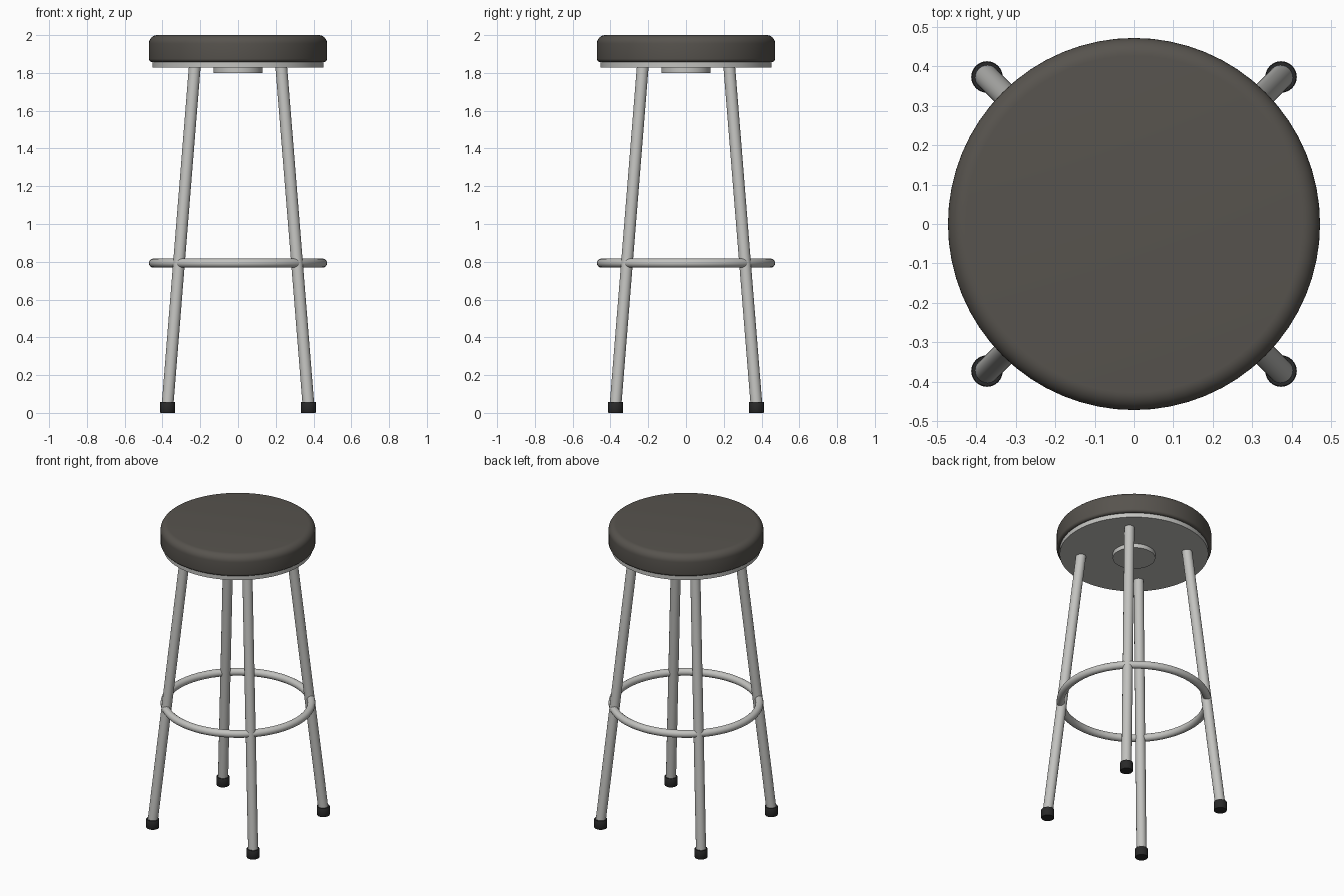
import bpy, bmesh, math
from mathutils import Vector

if "Cube" in bpy.data.objects:
    bpy.data.objects.remove(bpy.data.objects["Cube"])


def material(name, rgb):
    m = bpy.data.materials.new(name)
    m.diffuse_color = (*rgb, 1)
    m.use_nodes = True
    m.node_tree.nodes["Principled BSDF"].inputs["Base Color"].default_value = m.diffuse_color
    return m


VINYL = material("dark_vinyl", (0.095, 0.087, 0.076))
METAL = material("grey_metal", (0.54, 0.54, 0.52))
RUBBER = material("black_rubber", (0.022, 0.022, 0.022))


def finish(obj, name, mat):
    obj.name = name
    obj.data.materials.append(mat)
    bpy.ops.object.select_all(action='DESELECT')
    obj.select_set(True)
    bpy.context.view_layer.objects.active = obj
    bpy.ops.object.shade_smooth_by_angle(angle=math.radians(35))


def lathe(name, profile, mat, loc=(0, 0, 0), sides=64):
    """Solid of revolution from (radius, z) points, bottom to top, with flat caps."""
    bm = bmesh.new()
    rings = []
    for r, z in profile:
        angles = [2 * math.pi * i / sides for i in range(sides)]
        rings.append([bm.verts.new((r * math.cos(a), r * math.sin(a), z)) for a in angles])
    for lo, hi in zip(rings, rings[1:]):
        for i in range(sides):
            j = (i + 1) % sides
            bm.faces.new((lo[i], lo[j], hi[j], hi[i]))
    bm.faces.new(rings[0][::-1])
    bm.faces.new(rings[-1])
    mesh = bpy.data.meshes.new(name)
    bm.to_mesh(mesh)
    bm.free()
    obj = bpy.data.objects.new(name, mesh)
    obj.location = loc
    bpy.context.collection.objects.link(obj)
    finish(obj, name, mat)


def arc(r, z, radius, start, end, steps):
    """Quarter-round profile points around centre (r, z)."""
    for i in range(steps + 1):
        a = math.radians(start + (end - start) * i / steps)
        yield r + radius * math.cos(a), z + radius * math.sin(a)


# Cushion with a small lower and a large upper rounding
lathe("seat_cushion",
      [*arc(0.455, 1.875, 0.017, -90, 0, 4), *arc(0.427, 1.955, 0.045, 0, 90, 8)], VINYL)

# Metal plate and hub below the cushion
lathe("seat_plate", [(0.453, 1.828), (0.453, 1.857)], METAL)
lathe("hub", [(0.13, 1.80), (0.13, 1.83)], METAL, sides=48)

# Four splayed legs with rubber feet
for sx in (-1, 1):
    for sy in (-1, 1):
        tag = ("front" if sy < 0 else "back") + ("_left" if sx < 0 else "_right")
        bottom = Vector((sx * 0.374, sy * 0.374, 0.03))
        top = Vector((sx * 0.229, sy * 0.229, 1.835))
        axis = top - bottom
        bpy.ops.mesh.primitive_cylinder_add(vertices=24, radius=0.031, depth=axis.length,
                                            location=(top + bottom) / 2)
        leg = bpy.context.object
        leg.rotation_euler = axis.to_track_quat('Z', 'Y').to_euler()
        finish(leg, "leg_" + tag, METAL)
        lathe("foot_" + tag, [(0.038, 0), (0.04, 0.003), (0.04, 0.055), (0.038, 0.058)],
              RUBBER, (sx * 0.373, sy * 0.373, 0), 24)

# Footrest ring
bpy.ops.mesh.primitive_torus_add(major_radius=0.448, minor_radius=0.024, major_segments=64,
                                 minor_segments=16, location=(0, 0, 0.793))
finish(bpy.context.object, "footrest_ring", METAL)
